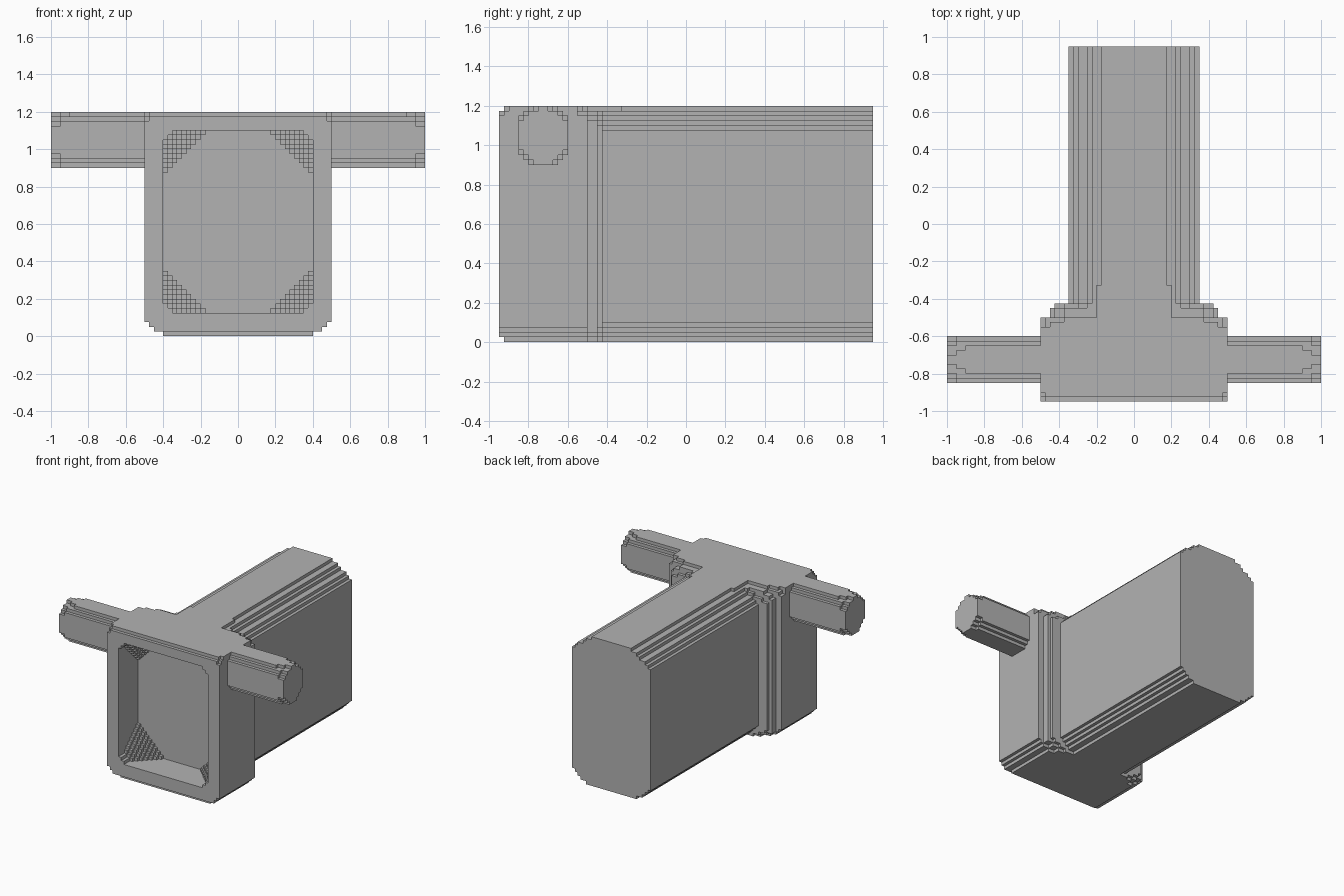
import bpy
import bmesh

STEP = 0.025

cube = bpy.data.objects.get("Cube")
if cube:
    bpy.data.objects.remove(cube, do_unlink=True)

grey = bpy.data.materials.new("plain_grey")
grey.use_nodes = True
colour = (0.45, 0.45, 0.45, 1)
grey.diffuse_color = colour
grey.node_tree.nodes["Principled BSDF"].inputs["Base Color"].default_value = colour


def stairs(corners):
    """Staircase through (half width, height) corners, from inner to outer."""
    points = [corners[0]]
    for (w0, z0), (w1, z1) in zip(corners, corners[1:]):
        points += [(w0, z1), (w1, z1)]
    return points


def half_section(top, bottom):
    """Right half of a section, from the top centre to the bottom centre."""
    return ([(0, top[0][1])] + stairs(top)
            + stairs(bottom)[::-1] + [(0, bottom[0][1])])


def chamfer(w, z, n, down):
    """Corner cut back by n equal steps."""
    return [(w - STEP * (n - i), z - down * STEP * i) for i in range(n + 1)]


def build(name, slices, place):
    """Stack prisms (section, start, end) and mirror them across x = 0."""
    bm = bmesh.new()
    for section, start, end in slices:
        a = [bm.verts.new(place(u, v, start)) for u, v in section]
        b = [bm.verts.new(place(u, v, end)) for u, v in section]
        bm.faces.new(a)
        bm.faces.new(b[::-1])
        for i in range(len(a)):
            j = (i + 1) % len(a)
            bm.faces.new((a[j], a[i], b[i], b[j]))
    bmesh.ops.recalc_face_normals(bm, faces=bm.faces[:])
    # Open the seam so both halves join cleanly
    seam = [f for f in bm.faces if all(abs(v.co.x) < 1e-5 for v in f.verts)]
    bmesh.ops.delete(bm, geom=seam, context='FACES')
    mesh = bpy.data.meshes.new(name)
    bm.to_mesh(mesh)
    bm.free()
    mesh.materials.append(grey)
    obj = bpy.data.objects.new(name, mesh)
    bpy.context.collection.objects.link(obj)
    obj.modifiers.new("Mirror", 'MIRROR')
    return obj


def along_y(u, v, t):
    return (u, t, v)


def peg_place(u, v, t):
    return (t, u - 0.725, v)


# Long rear body with stepped edges
body_top = [(0.175, 1.2), (0.225, 1.175), (0.25, 1.15),
            (0.3, 1.125), (0.325, 1.1), (0.35, 1.075)]
body_bottom = [(0.225, 0), (0.275, 0.025), (0.3, 0.05),
               (0.325, 0.075), (0.35, 0.1)]
neck_top = [(0.2, 1.2)] + body_top[1:]
build("rear_body", [
    (half_section(neck_top, body_bottom), -0.425, -0.325),
    (half_section(body_top, body_bottom), -0.325, 0.95),
], along_y)

# Front frame: layers around a recess whose corners fill in with depth
frame_bottom = [(0.4, 0), (0.45, 0.025), (0.475, 0.05), (0.5, 0.075)]
frame_layers = []
for k in range(10):
    top, bottom = [(0.5, 1.2)], frame_bottom
    if k == 0:
        top, bottom = chamfer(0.5, 1.175, 1, 1), frame_bottom[1:]
    elif k == 1:
        top = chamfer(0.5, 1.2, 1, 1)
    n = max(2, k)
    hole = half_section(chamfer(0.4, 1.1, n, 1), chamfer(0.4, 0.125, n, -1))
    y = -0.95 + STEP * k
    frame_layers.append((half_section(top, bottom) + hole[::-1], y, y + STEP))
build("front_frame", frame_layers, along_y)

# Solid back of the frame, stepping down to the body
build("frame_back", [
    (half_section([(0.5, 1.2)], frame_bottom), -0.7, -0.55),
    (half_section(chamfer(0.5, 1.2, 2, 1), frame_bottom), -0.55, -0.525),
    (half_section([(0.375, 1.2), (0.475, 1.175), (0.5, 1.15)],
                  frame_bottom), -0.525, -0.5),
    (half_section([(0.2, 1.2), (0.375, 1.175), (0.425, 1.15), (0.45, 1.125)],
                  [(0.35, 0), (0.4, 0.025), (0.45, 0.05)]), -0.5, -0.45),
    (half_section([(0.2, 1.2), (0.25, 1.175), (0.3, 1.15),
                   (0.375, 1.125), (0.425, 1.1)],
                  [(0.3, 0), (0.35, 0.025), (0.4, 0.05), (0.425, 0.075)]),
     -0.45, -0.425),
], along_y)


def peg_section(top, bottom):
    right = half_section(top, bottom)[1:-1]
    return right + [(-u, v) for u, v in reversed(right)]


# Side pegs with slightly rounded ends
peg_bottom = chamfer(0.125, 0.9, 2, -1)
build("side_pegs", [
    (peg_section(chamfer(0.125, 1.2, 2, 1), peg_bottom), 0.45, 0.9),
    (peg_section([(0.05, 1.2), (0.1, 1.175), (0.125, 1.15)], peg_bottom),
     0.9, 0.95),
    (peg_section([(0.025, 1.2), (0.075, 1.175), (0.1, 1.15), (0.125, 1.125)],
                 chamfer(0.125, 0.9, 3, -1)), 0.95, 1.0),
], peg_place)
